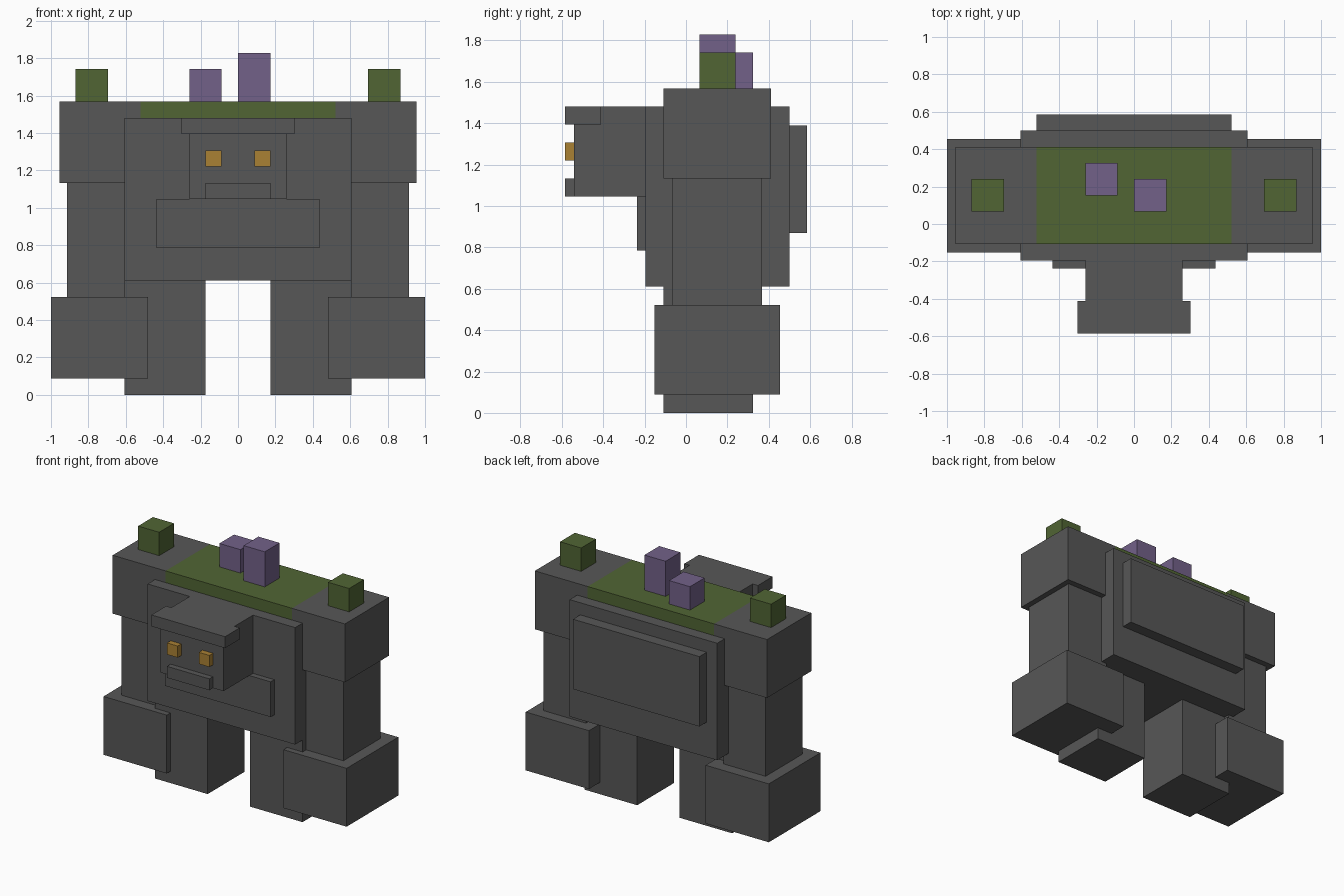
import bpy
import bmesh

if "Cube" in bpy.data.objects:
    bpy.data.objects.remove(bpy.data.objects["Cube"])


def material(name, color):
    m = bpy.data.materials.new(name)
    m.diffuse_color = (*color, 1.0)
    m.use_nodes = True
    m.node_tree.nodes["Principled BSDF"].inputs["Base Color"].default_value = m.diffuse_color
    return m


STONE = material("dark stone", (0.095, 0.095, 0.095))
MOSS = material("moss green", (0.082, 0.130, 0.034))
CRYSTAL = material("crystal purple", (0.170, 0.120, 0.250))
AMBER = material("amber", (0.400, 0.220, 0.034))


def box(name, mat, x, y, z):
    """Flat-faced box spanning the given (low, high) ranges."""
    bm = bmesh.new()
    bmesh.ops.create_cube(bm, size=1.0)
    for v in bm.verts:
        v.co = [r[0] if c < 0 else r[1] for c, r in zip(v.co, (x, y, z))]
    mesh = bpy.data.meshes.new(name)
    bm.to_mesh(mesh)
    bm.free()
    mesh.materials.append(mat)
    obj = bpy.data.objects.new(name, mesh)
    bpy.context.collection.objects.link(obj)
    return obj


def pair(name, mat, x, y, z):
    """Matching boxes on both sides of the body."""
    box("right_" + name, mat, x, y, z)
    box("left_" + name, mat, (-x[1], -x[0]), y, z)


def centred(name, mat, half, y, z):
    box(name, mat, (-half, half), y, z)


# Body and its plates
centred("torso", STONE, 0.607, (-0.195, 0.50), (0.61, 1.48))
centred("belly_plate", STONE, 0.435, (-0.238, -0.195), (0.785, 1.047))
centred("back_plate", STONE, 0.52, (0.50, 0.585), (0.87, 1.39))
centred("moss_slab", MOSS, 0.52, (-0.108, 0.412), (1.48, 1.567))

# Limbs
pair("leg", STONE, (0.174, 0.607), (-0.108, 0.325), (0.0, 0.61))
pair("shoulder", STONE, (0.52, 0.955), (-0.108, 0.412), (1.133, 1.567))
pair("arm", STONE, (0.565, 0.913), (-0.066, 0.368), (0.522, 1.133))
pair("fist", STONE, (0.48, 1.0), (-0.152, 0.455), (0.088, 0.522))

# Head and face
centred("head", STONE, 0.26, (-0.542, -0.195), (1.047, 1.48))
centred("brow", STONE, 0.303, (-0.585, -0.412), (1.395, 1.48))
centred("jaw", STONE, 0.174, (-0.585, -0.542), (1.047, 1.132))
pair("eye", AMBER, (0.087, 0.174), (-0.585, -0.542), (1.22, 1.306))

# Growths on top
pair("moss_tuft", MOSS, (0.695, 0.868), (0.066, 0.24), (1.567, 1.741))
box("short_crystal", CRYSTAL, (-0.26, -0.088), (0.153, 0.325), (1.567, 1.741))
box("tall_crystal", CRYSTAL, (0.0, 0.174), (0.066, 0.24), (1.567, 1.828))
